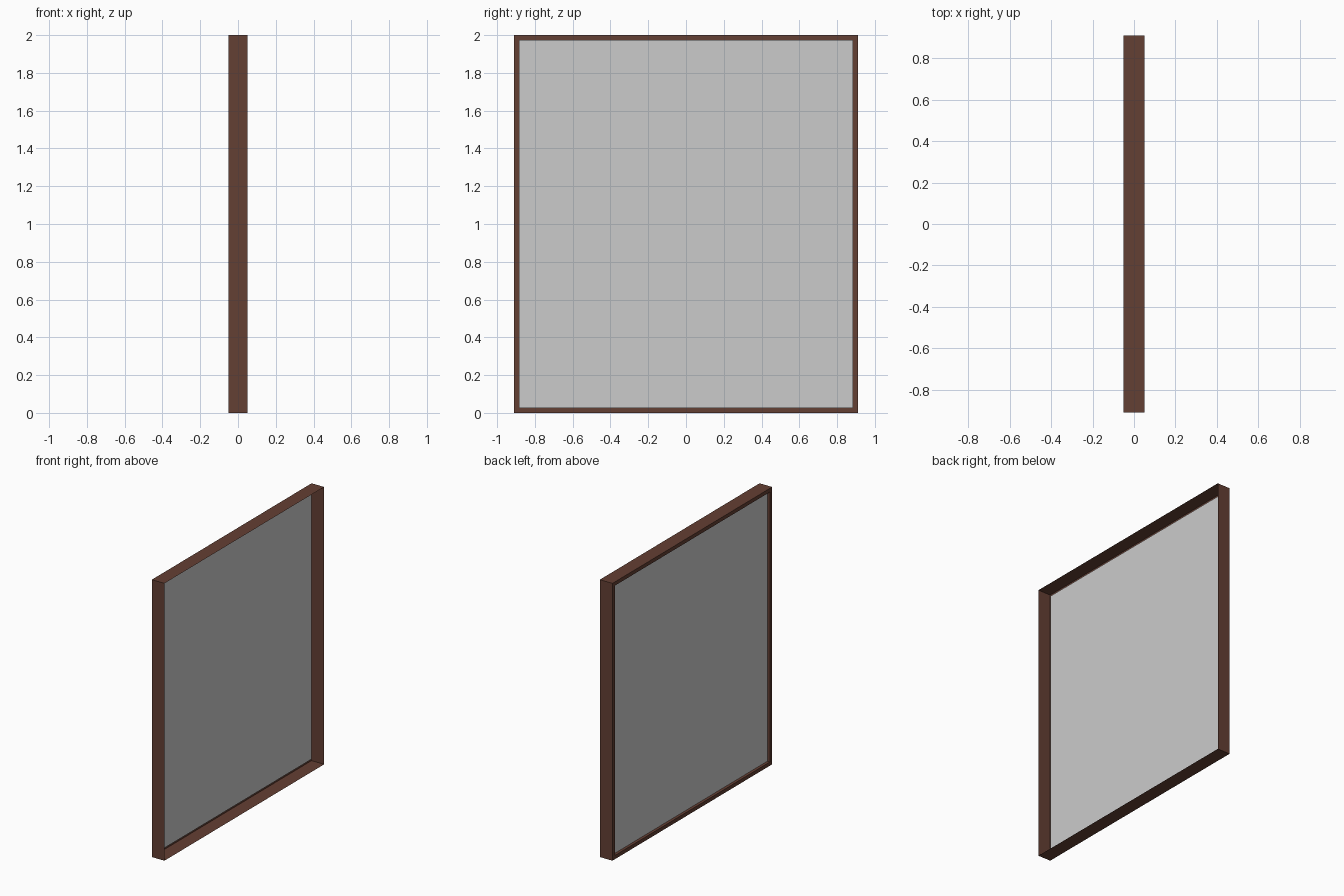
import bpy, bmesh

if "Cube" in bpy.data.objects:
    bpy.data.objects.remove(bpy.data.objects["Cube"])

HALF_D, HALF_W, HEIGHT = 0.05, 0.91, 2.0   # half depth, half width, full height
LIP, RECESS = 0.027, 0.02                  # lip width, panel recess behind the lip


def ring(bm, x, inset):
    """Rectangular loop of four vertices at depth x, shrunk by inset."""
    w, lo, hi = HALF_W - inset, inset, HEIGHT - inset
    return [bm.verts.new((x, y, z)) for y, z in ((-w, lo), (w, lo), (w, hi), (-w, hi))]


def finish(bm, name):
    mesh = bpy.data.meshes.new(name)
    bm.to_mesh(mesh)
    bm.free()
    obj = bpy.data.objects.new(name, mesh)
    bpy.context.collection.objects.link(obj)
    return obj


# Frame: thin outer walls open on +x, a lip on -x, and a short return to the panel
bm = bmesh.new()
profile = [(HALF_D, 0), (-HALF_D, 0), (-HALF_D, LIP), (-HALF_D + RECESS, LIP)]
rings = [ring(bm, x, inset) for x, inset in profile]
for a, b in zip(rings, rings[1:]):
    for i in range(4):
        j = (i + 1) % 4
        bm.faces.new((a[i], b[i], b[j], a[j]))
frame = finish(bm, "frame")

wood = bpy.data.materials.new("dark_wood")
wood.diffuse_color = (0.127, 0.05, 0.033, 1)
wood.use_nodes = True
wood.node_tree.nodes["Principled BSDF"].inputs["Base Color"].default_value = wood.diffuse_color
frame.data.materials.append(wood)

# Panel: flat sheet closing the opening inside the lip
bm = bmesh.new()
bm.faces.new(reversed(ring(bm, -HALF_D + RECESS, LIP)))
finish(bm, "panel")
